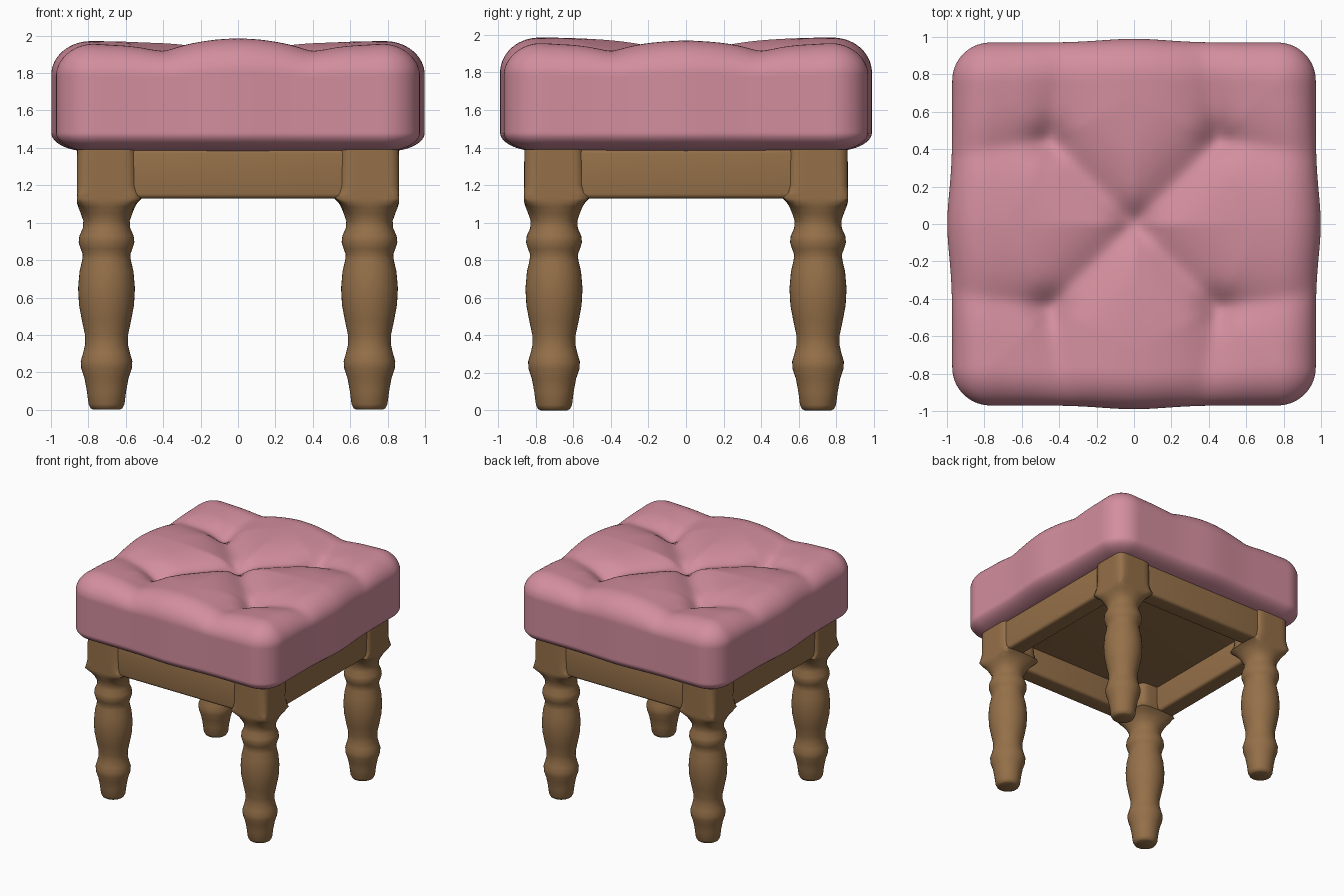
import bpy, bmesh, math
from mathutils import Vector

if "Cube" in bpy.data.objects:
    bpy.data.objects.remove(bpy.data.objects["Cube"])


def material(name, rgb):
    m = bpy.data.materials.new(name)
    m.diffuse_color = (*rgb, 1)
    m.use_nodes = True
    m.node_tree.nodes["Principled BSDF"].inputs["Base Color"].default_value = m.diffuse_color
    return m


PINK = material("pink fabric", (0.65, 0.27, 0.34))
WOOD = material("brown wood", (0.30, 0.162, 0.066))


def finish(name, bm, mat, angle=60):
    bmesh.ops.recalc_face_normals(bm, faces=bm.faces)
    me = bpy.data.meshes.new(name)
    bm.to_mesh(me)
    bm.free()
    ob = bpy.data.objects.new(name, me)
    bpy.context.collection.objects.link(ob)
    me.materials.append(mat)
    bpy.ops.object.select_all(action='DESELECT')
    ob.select_set(True)
    bpy.context.view_layer.objects.active = ob
    bpy.ops.object.shade_smooth_by_angle(angle=math.radians(angle))
    return ob


def box(name, centre, size, mat, bevel):
    bm = bmesh.new()
    bmesh.ops.create_cube(bm, size=1)
    for v in bm.verts:
        v.co = Vector(centre) + Vector([a * b for a, b in zip(v.co, size)])
    bmesh.ops.bevel(bm, geom=bm.edges[:], offset=bevel, segments=4,
                    profile=0.5, affect='EDGES')
    return finish(name, bm, mat)


# Tufted seat cushion: rounded box with valleys pressed into the top
# (symmetric, so valleys are described in one quadrant): start, end, depth at each end
VALLEYS = [((0, 0), (0.46, 0.46), 0.10, 0.10),
           ((0.46, 0.46), (0.38, 1.0), 0.10, 0.035),
           ((0.46, 0.46), (1.0, 0.38), 0.10, 0.035)]


def tuft_depth(x, y):
    p = Vector((abs(x), abs(y)))
    depth = 0
    for a, b, da, db in VALLEYS:
        a, b = Vector(a), Vector(b)
        t = max(0, min(1, (p - a).dot(b - a) / (b - a).length_squared))
        d = (p - a.lerp(b, t)).length
        depth = max(depth, (da + (db - da) * t) * math.exp(-(math.hypot(d, 0.04) - 0.04) / 0.15))
    for c in ((0, 0), (0.46, 0.46)):
        depth += 0.05 * math.exp(-((p - Vector(c)).length / 0.1) ** 2)
    # side puffs and corner puffs sit a little lower than front and back puffs
    depth += 0.015 * min(1, max(0, p.x - 0.1) / 0.4)
    depth += 0.012 * min(1, max(0, min(p.x, p.y) - 0.4) / 0.3)
    return depth


bm = bmesh.new()
bmesh.ops.create_cube(bm, size=2)
bmesh.ops.subdivide_edges(bm, edges=bm.edges[:], cuts=71, use_grid_fill=True)
R, HZ, MID = 0.21, 0.305, 1.685
for v in bm.verts:
    p = Vector((v.co.x, v.co.y, v.co.z * HZ))
    rz = 0.19 if p.z > 0 else 0.10
    inner = Vector((max(-1 + R, min(1 - R, p.x)), max(-1 + R, min(1 - R, p.y)),
                    max(-HZ + rz, min(HZ - rz, p.z))))
    d = p - inner
    d = Vector((d.x / R, d.y / R, d.z / rz))
    if d.length > 0:
        d.normalize()
    p = inner + Vector((d.x * R, d.y * R, d.z * rz))
    # gentle bulge in the middle of each side
    bx = 0.972 + 0.026 * math.exp(-(p.y / 0.25) ** 2)
    by = 0.970 + 0.020 * math.exp(-(p.x / 0.25) ** 2)
    t = max(0, min(1, (p.z + 0.05) / (HZ + 0.05)))
    v.co = (p.x * bx, p.y * by, MID + p.z - tuft_depth(p.x, p.y) * t * t * (3 - 2 * t))
finish("seat_cushion", bm, PINK, 80)

# Turned legs: rings (height, radius, squareness) rising from a round foot to a square block
LEG = [(0.0, 0.07, 0), (0.008, 0.085, 0), (0.03, 0.096, 0), (0.10, 0.105, 0), (0.17, 0.118, 0),
       (0.22, 0.135, 0), (0.26, 0.138, 0), (0.30, 0.126, 0), (0.35, 0.114, 0), (0.40, 0.115, 0),
       (0.48, 0.132, 0), (0.56, 0.147, 0), (0.65, 0.152, 0), (0.74, 0.144, 0), (0.80, 0.130, 0),
       (0.83, 0.127, 0), (0.86, 0.138, 0), (0.895, 0.149, 0), (0.93, 0.145, 0), (0.97, 0.127, 0),
       (1.01, 0.124, 0.05), (1.05, 0.138, 0.25), (1.085, 0.152, 0.55), (1.11, 0.168, 0.8),
       (1.13, 0.19, 0.9), (1.16, 0.17, 0.95), (1.20, 0.16, 1), (1.39, 0.158, 1)]
CX, SEG, LIMIT = 0.703, 40, 0.862


def leg_point(a, r, q):
    c, s = math.cos(a), math.sin(a)
    n = (abs(c) ** 7 + abs(s) ** 7) ** (-1 / 7)      # rounded square
    k = r * (1 + (n - 1) * q)
    return c * k, s * k


for sx, side in ((-1, "left"), (1, "right")):
    for sy, end in ((-1, "front"), (1, "back")):
        bm = bmesh.new()
        rings = []
        for z, r, q in LEG:
            ring = []
            for i in range(SEG):
                x, y = leg_point(2 * math.pi * i / SEG, r, q)
                ring.append(bm.verts.new((sx * min(CX + x, LIMIT), sy * min(CX + y, LIMIT), z)))
            rings.append(ring)
        for lo, hi in zip(rings, rings[1:]):
            for i in range(SEG):
                j = (i + 1) % SEG
                bm.faces.new((lo[i], lo[j], hi[j], hi[i]))
        bm.faces.new(rings[0])
        bm.faces.new(rings[-1])
        finish(f"{end}_{side}_leg", bm, WOOD)

# Apron rails between the legs
RAIL_Z, RAIL_H, RAIL_T, RAIL_C = 1.262, 0.265, 0.15, 0.768
for s, front, side in ((-1, "front", "left"), (1, "back", "right")):
    box(front + "_rail", (0, s * RAIL_C, RAIL_Z), (1.45, RAIL_T, RAIL_H), WOOD, 0.025)
    box(side + "_rail", (s * RAIL_C, 0, RAIL_Z), (RAIL_T, 1.45, RAIL_H), WOOD, 0.025)

# Board under the cushion
box("seat_board", (0, 0, 1.37), (1.6, 1.6, 0.04), WOOD, 0.005)
